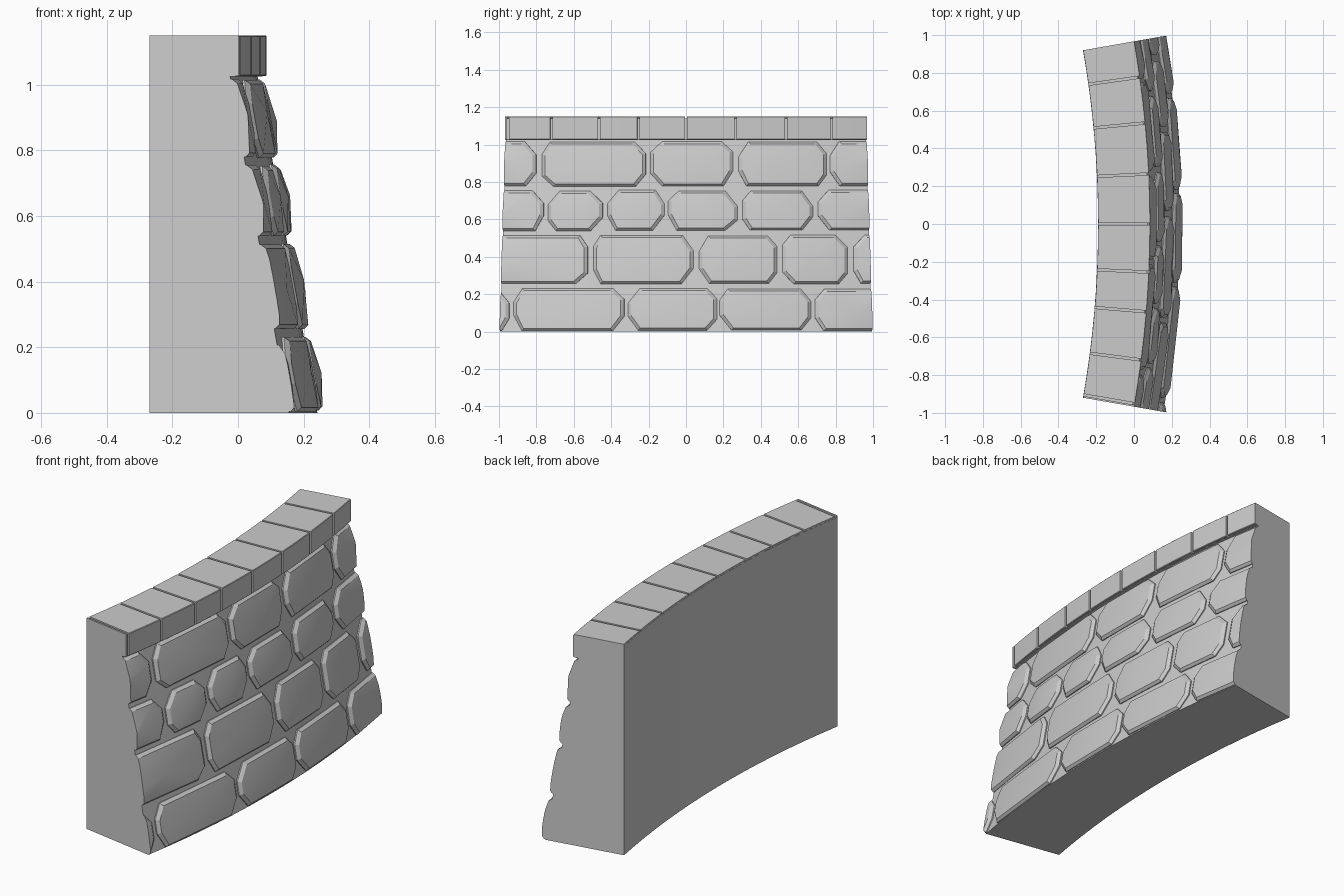
import bpy, bmesh, math, random
from mathutils import Vector

if "Cube" in bpy.data.objects:
    bpy.data.objects.remove(bpy.data.objects["Cube"])

random.seed(4)
CX = -5.51                      # centre of the wall's arc
R_IN = 5.32                     # back face radius
R_CAP = 5.597                   # front of the coping
HALF = math.asin(1 / 5.785)     # half the arc angle


def face_r(z):
    """Radius of the sloping mortar face at height z."""
    return 5.752 - 0.178 * z


def polar(r, a, z):
    return Vector((CX + r * math.cos(a), r * math.sin(a), z))


def finish(bm, name, smooth=None):
    bmesh.ops.recalc_face_normals(bm, faces=bm.faces)
    me = bpy.data.meshes.new(name)
    bm.to_mesh(me)
    bm.free()
    ob = bpy.data.objects.new(name, me)
    bpy.context.collection.objects.link(ob)
    if smooth:
        bpy.ops.object.select_all(action='DESELECT')
        ob.select_set(True)
        bpy.context.view_layer.objects.active = ob
        bpy.ops.object.shade_smooth_by_angle(angle=math.radians(smooth))
    return ob


def sweep(bm, profile, a0, a1, n):
    """Sweep a closed (r, z) profile along the arc, with end caps."""
    rings = [[bm.verts.new(polar(r, a0 + (a1 - a0) * i / n, z)) for r, z in profile]
             for i in range(n + 1)]
    m = len(profile)
    for p, q in zip(rings, rings[1:]):
        for j in range(m):
            bm.faces.new((p[j], p[(j + 1) % m], q[(j + 1) % m], q[j]))
    bm.faces.new(rings[0])
    bm.faces.new(rings[-1])


# Curved wall core with sloping front, and recessed core of the coping
bm = bmesh.new()
sweep(bm, [(R_IN, 0), (face_r(0), 0), (face_r(1.025), 1.025), (R_CAP - .012, 1.025),
           (R_CAP - .012, 1.14), (R_IN, 1.14)], -HALF, HALF, 16)
finish(bm, "wall_core", 25)

# Coping blocks, separated by thin joints
joints = [-0.952, -0.72, -0.465, -0.255, 0, 0.265, 0.535, 0.778]
angles = [-HALF] + [math.asin(y / R_CAP) for y in joints] + [HALF]
gap = 0.006 / R_CAP
bm = bmesh.new()
for i, (a, b) in enumerate(zip(angles, angles[1:])):
    a += gap if i else 0
    b -= gap if i < len(angles) - 2 else 0
    r0, r1, c = R_IN + .001, R_CAP, 0.003
    sweep(bm, [(r0, 1.026), (r1 - c, 1.026), (r1, 1.026 + c), (r1, 1.15 - c),
               (r1 - c, 1.15), (r0, 1.15)], a, b, 2)
finish(bm, "coping_blocks")

# Facing stones: (z bottom, z top, [(y left, y right), ...])
rows = [
    (0.003, 0.232, [(-1.3, -.945), (-.92, -.33), (-.31, .165), (.18, .667), (.69, 1.15)]),
    (0.255, 0.518, [(-1.1, -.525), (-.495, .04), (.07, .487), (.515, .862), (.895, 1.25)]),
    (0.538, 0.757, [(-1.12, -.76), (-.737, -.445), (-.42, -.115), (-.095, .275),
                    (.302, .677), (.705, 1.1)]),
    (0.777, 1.020, [(-1.15, -.80), (-.77, -.215), (-.19, .25), (.28, .75), (.77, 1.15)]),
]


def stone(bm, y0, y1, z0, z1):
    """Cut-corner stone with a bevelled rim and a faceted, slightly domed face."""
    j = lambda s=0.008: random.uniform(-s, s)

    def ring(inset, lift, cuts):
        a, b, c, d = y0 + inset, y1 - inset, z0 + inset * .7, z1 - inset * .7
        k = [(u - inset * .4, v - inset * .4) for u, v in cuts]
        pts = [(a + k[0][0], c), (b - k[1][0], c), (b, c + k[1][1]), (b, d - k[2][1]),
               (b - k[2][0], d), (a + k[3][0], d), (a, d - k[3][1]), (a, c + k[0][1])]
        return [bm.verts.new(polar(face_r(z) + lift, math.asin(y / face_r(z)), z))
                for y, z in pts]

    cuts = [(.052 + j(.014), .068 + j(.016)) for _ in range(4)]
    base, rim = ring(0, -.03, cuts), ring(0, .006, cuts)
    top = ring(.018, .020, cuts)
    zc, yc = (z0 + z1) / 2 + j(.02), (y0 + y1) / 2 + j(.04)
    peak = bm.verts.new(polar(face_r(zc) + .035, math.asin(yc / face_r(zc)), zc))
    bm.faces.new(base)
    for i in range(8):
        n = (i + 1) % 8
        bm.faces.new((base[i], base[n], rim[n], rim[i]))
        bm.faces.new((rim[i], rim[n], top[n], top[i]))
        bm.faces.new((top[i], top[n], peak))


bm = bmesh.new()
for z0, z1, spans in rows:
    for y0, y1 in spans:
        stone(bm, y0, y1, z0 + random.uniform(0, .005), z1 - random.uniform(0, .006))

# Trim the stones flush with both radial ends of the wall
for s in (-1, 1):
    cut = bmesh.ops.bisect_plane(
        bm, geom=bm.verts[:] + bm.edges[:] + bm.faces[:], dist=1e-5,
        plane_co=(CX, 0, 0), plane_no=(-math.sin(HALF), s * math.cos(HALF), 0),
        clear_outer=True)
    edges = [e for e in cut['geom_cut'] if isinstance(e, bmesh.types.BMEdge)]
    bmesh.ops.holes_fill(bm, edges=edges, sides=0)
finish(bm, "facing_stones", 14)
